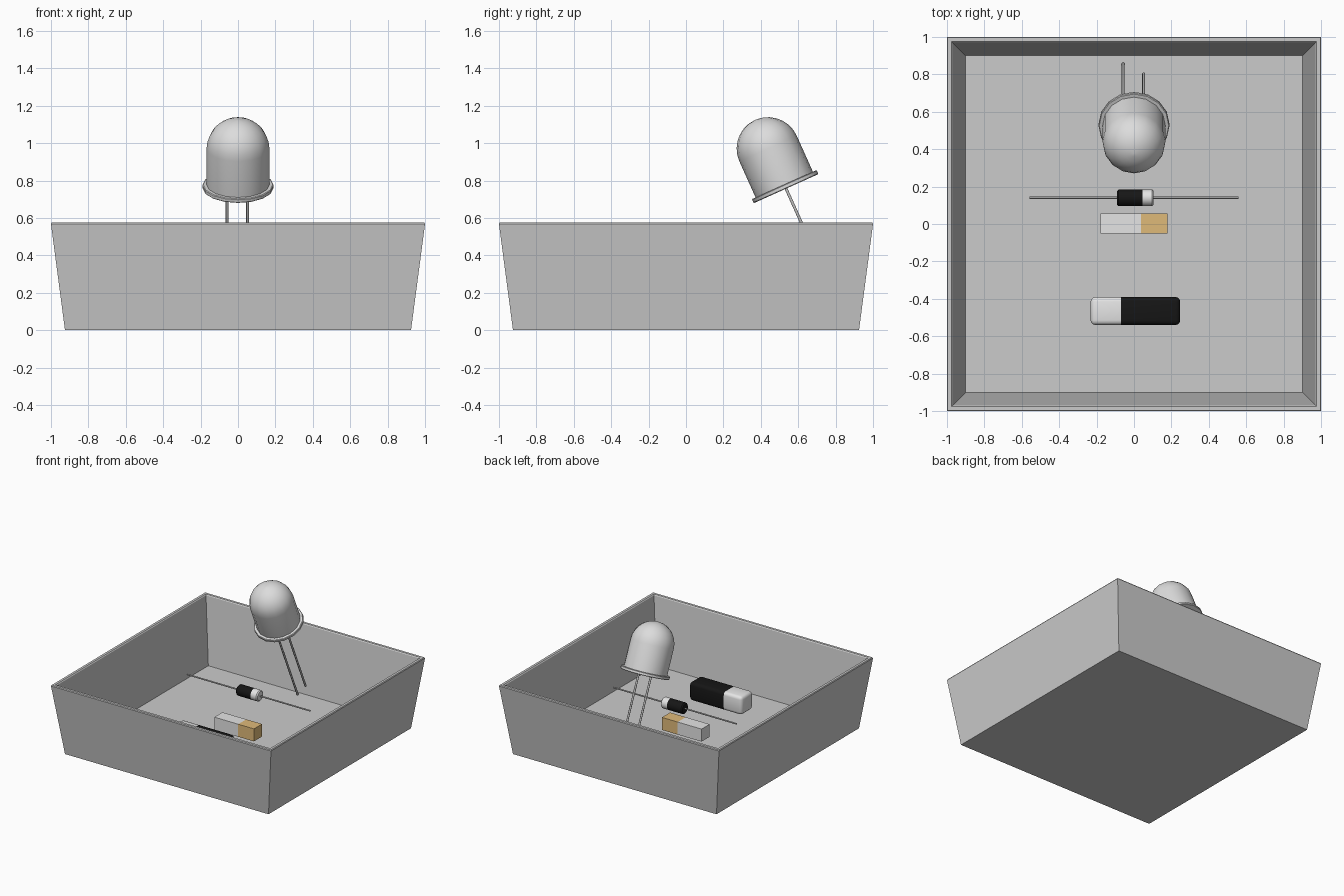
import bpy, bmesh, math
from mathutils import Matrix, Vector

if "Cube" in bpy.data.objects:
    bpy.data.objects.remove(bpy.data.objects["Cube"])


def material(name, r, g, b):
    m = bpy.data.materials.new(name)
    m.diffuse_color = (r, g, b, 1)
    m.use_nodes = True
    m.node_tree.nodes["Principled BSDF"].inputs["Base Color"].default_value = m.diffuse_color
    return m


TRAY = material("tray grey", 0.60, 0.60, 0.60)
WHITE = material("off white", 0.78, 0.78, 0.78)
LENS = material("lens grey", 0.72, 0.72, 0.72)
BLACK = material("black", 0.008, 0.008, 0.008)
TAN = material("tan", 0.74, 0.49, 0.19)
METAL = material("lead metal", 0.55, 0.55, 0.55)


def finish(name, bm, mats, matrix=Matrix(), smooth=None, rule=None):
    bmesh.ops.recalc_face_normals(bm, faces=bm.faces)
    if rule:
        for f in bm.faces:
            f.material_index = rule(f.calc_center_median())
    bm.transform(matrix)
    me = bpy.data.meshes.new(name)
    bm.to_mesh(me)
    bm.free()
    for m in mats:
        me.materials.append(m)
    ob = bpy.data.objects.new(name, me)
    bpy.context.collection.objects.link(ob)
    if smooth:
        bpy.ops.object.select_all(action='DESELECT')
        ob.select_set(True)
        bpy.context.view_layer.objects.active = ob
        bpy.ops.object.shade_smooth_by_angle(angle=math.radians(smooth))
    return ob


def loft(profile, sides, start=0.0):
    """Stack of regular polygon rings (radius, z), capped at both ends."""
    bm = bmesh.new()
    rings = []
    for r, z in profile:
        rings.append([bm.verts.new((r * math.cos(start + 2 * math.pi * i / sides),
                                    r * math.sin(start + 2 * math.pi * i / sides), z))
                      for i in range(sides)])
    for a, b in zip(rings, rings[1:]):
        for i in range(sides):
            j = (i + 1) % sides
            bm.faces.new((a[i], a[j], b[j], b[i]))
    bm.faces.new(rings[0][::-1])
    bm.faces.new(rings[-1])
    return bm


def box(x0, x1, y0, y1, z0, z1, cut, bevel=0.0):
    """Box, optionally rounded, with an edge loop cut at x = cut."""
    bm = bmesh.new()
    bmesh.ops.create_cube(bm, size=1)
    bm.transform(Matrix.Translation(((x0 + x1) / 2, (y0 + y1) / 2, (z0 + z1) / 2))
                 @ Matrix.Diagonal((x1 - x0, y1 - y0, z1 - z0, 1)))
    if bevel:
        bmesh.ops.bevel(bm, geom=bm.edges[:], offset=bevel, segments=3,
                        profile=0.5, affect='EDGES')
    bmesh.ops.bisect_plane(bm, geom=bm.verts[:] + bm.edges[:] + bm.faces[:],
                           plane_co=(cut, 0, 0), plane_no=(1, 0, 0))
    return bm


# Open tray: square profile, outside up, over the softened rim, inside down
tray_profile = [(0.925, 0), (1.0, 0.568), (0.996, 0.575), (0.976, 0.575),
                (0.970, 0.568), (0.90, 0.035)]
finish("tray", loft([(r * math.sqrt(2), z) for r, z in tray_profile], 4, math.pi / 4), [TRAY])

# Lamp, leaning towards the front
tilt = math.radians(24.2)
lamp = Matrix.Translation((0, 0.535, 0.757)) @ Matrix.Rotation(tilt, 4, 'X')
finish("lamp_flange", loft([(0.186, 0), (0.19, 0.004), (0.19, 0.02), (0.186, 0.024)], 16),
       [LENS], lamp, 35)
R, T0 = 0.168, 0.235
dome = [(R, 0.015), (R, T0)]
for i in range(1, 8):
    a = math.radians(i * 12.5)
    dome.append((R * math.cos(a), T0 + R * math.sin(a)))
dome.append((0.002, T0 + R))
finish("lamp_lens", loft(dome, 16), [LENS], lamp, 35)

# Lamp leads: one long, one short
for name, x, length in (("long_lead", -0.058, 0.79), ("short_lead", 0.052, 0.66)):
    finish(name, loft([(0.004, -length), (0.008, -length + 0.006), (0.008, 0.01)], 10),
           [METAL], lamp @ Matrix.Translation((x, 0, 0)), 40)

# Axial part: banded cylinder with a wire through it, lying along x
axial = Matrix.Translation((0, 0.14, 0.345)) @ Matrix.Rotation(math.pi / 2, 4, 'Y')
finish("axial_body", loft([(0.037, -0.09), (0.045, -0.082), (0.045, 0.045),
                           (0.045, 0.097), (0.037, 0.105)], 16),
       [BLACK, WHITE], axial, 35, lambda c: int(c.z > 0.045))
finish("axial_wire", loft([(0.006, -0.56), (0.006, 0.56)], 8), [METAL], axial, 50)

# Small two-tone block
finish("small_block", box(-0.18, 0.18, -0.05, 0.055, 0.065, 0.168, 0.037),
       [WHITE, TAN], rule=lambda c: int(c.x > 0.037))

# Large rounded block with a white end
finish("rounded_block", box(-0.232, 0.247, -0.54, -0.39, 0.12, 0.27, -0.07, 0.025),
       [WHITE, BLACK], smooth=35, rule=lambda c: int(c.x > -0.07))
